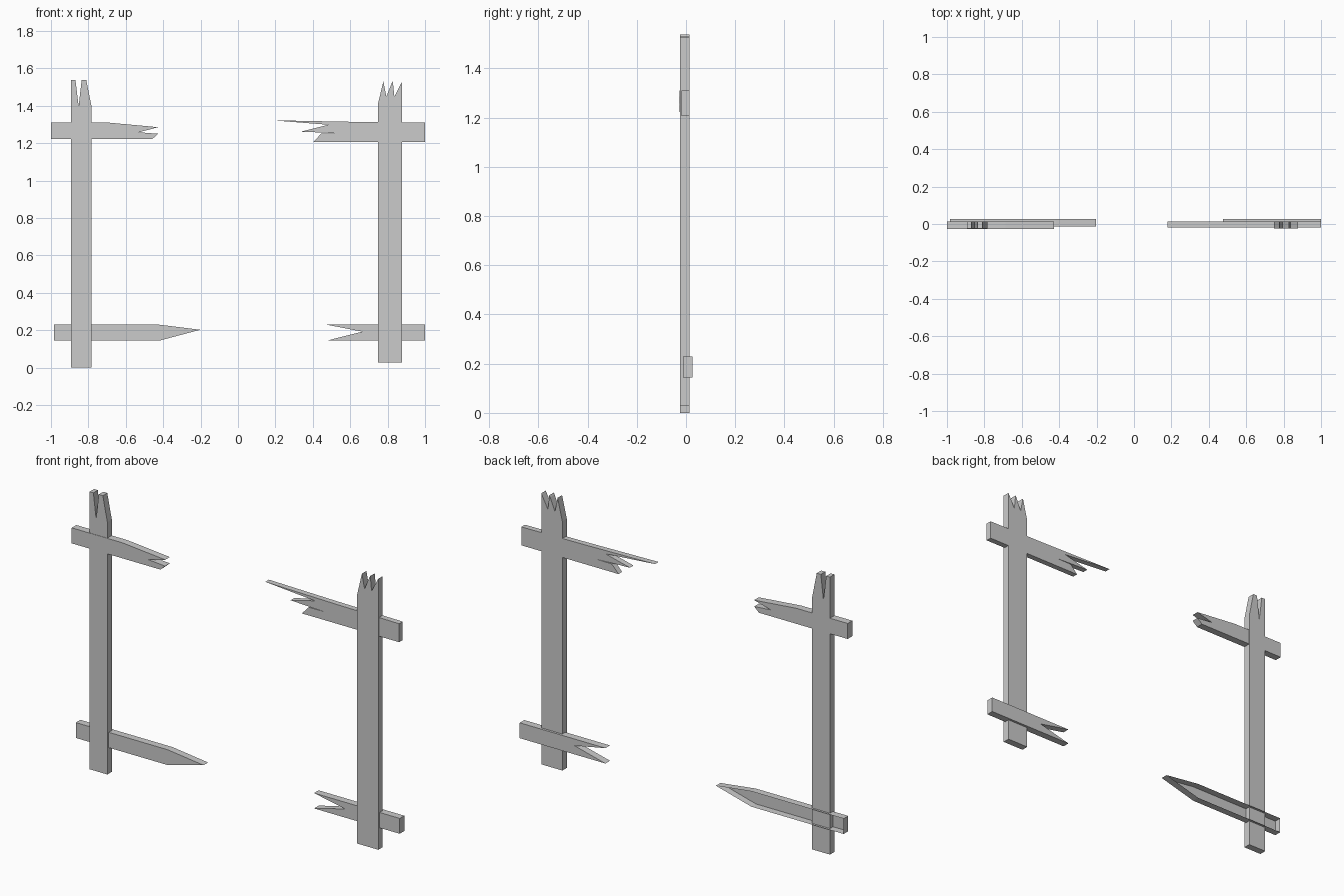
import bpy
import bmesh

if "Cube" in bpy.data.objects:
    bpy.data.objects.remove(bpy.data.objects["Cube"])


def plank(name, outline, front, back, open_back=False):
    """Extrude an (x, z) outline from y=front to y=back."""
    bm = bmesh.new()
    face = bm.faces.new([bm.verts.new((x, front, z)) for x, z in outline])
    res = bmesh.ops.extrude_face_region(bm, geom=[face], use_keep_orig=True)
    moved = [g for g in res["geom"] if isinstance(g, bmesh.types.BMVert)]
    bmesh.ops.translate(bm, verts=moved, vec=(0, back - front, 0))
    bmesh.ops.recalc_face_normals(bm, faces=bm.faces)
    if open_back:
        rear = [f for f in bm.faces if all(abs(v.co.y - back) < 1e-5 for v in f.verts)]
        bmesh.ops.delete(bm, geom=rear, context='FACES_ONLY')
    bmesh.ops.triangulate(bm, faces=[f for f in bm.faces if len(f.verts) > 4])
    mesh = bpy.data.meshes.new(name)
    bm.to_mesh(mesh)
    bm.free()
    obj = bpy.data.objects.new(name, mesh)
    bpy.context.collection.objects.link(obj)
    return obj


# Upright posts with splintered tops
plank("left_post",
      [(-.892, 0), (-.783, 0), (-.783, 1.397), (-.811, 1.537), (-.836, 1.537),
       (-.852, 1.397), (-.869, 1.537), (-.892, 1.537)], -.025, .014)
plank("right_post",
      [(.748, .027), (.877, .027), (.877, 1.528), (.836, 1.449), (.828, 1.53),
       (.822, 1.52), (.793, 1.449), (.777, 1.53), (.748, 1.408)], -.025, .014)

# Upper rails, snapped off in the middle
plank("upper_left_rail",
      [(-1, 1.223), (-.457, 1.223), (-.427, 1.25), (-.53, 1.258),
       (-.427, 1.285), (-.687, 1.309), (-1, 1.309)], -.027, .0135)
plank("upper_right_rail",
      [(1, 1.207), (1, 1.309), (.60, 1.314), (.18, 1.322), (.484, 1.298),
       (.334, 1.261), (.542, 1.253), (.446, 1.252), (.404, 1.207)], -.018, .0135)

# Lower rails, sitting further back; the left one has no rear face
plank("lower_left_rail",
      [(-.985, .144), (-.42, .144), (-.202, .202), (-.42, .229), (-.985, .229)],
      -.013, .027, open_back=True)
plank("lower_right_rail",
      [(1, .144), (1, .229), (.475, .229), (.665, .192), (.475, .144)],
      -.013, .027)
